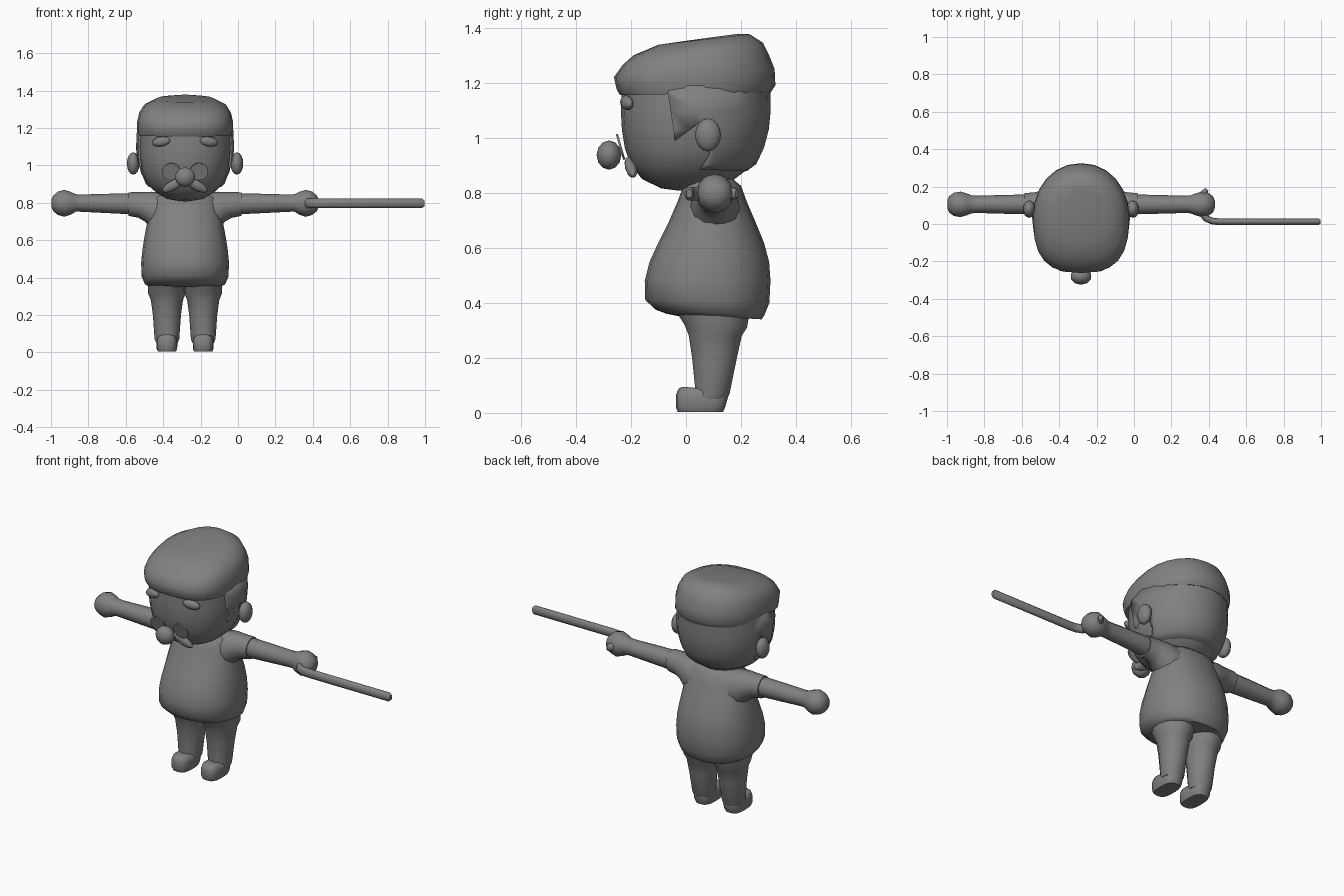
import bpy, bmesh, math
from mathutils import Vector

if "Cube" in bpy.data.objects:
    bpy.data.objects.remove(bpy.data.objects["Cube"])

CX = -0.283  # centre line of the figure
GREY = bpy.data.materials.new("grey")
GREY.diffuse_color = (0.22, 0.22, 0.22, 1)
GREY.use_nodes = True
GREY.node_tree.nodes["Principled BSDF"].inputs["Base Color"].default_value = GREY.diffuse_color


def finish(name, bm, angle=50):
    bmesh.ops.recalc_face_normals(bm, faces=bm.faces)
    me = bpy.data.meshes.new(name)
    bm.to_mesh(me)
    bm.free()
    ob = bpy.data.objects.new(name, me)
    bpy.context.collection.objects.link(ob)
    me.materials.append(GREY)
    bpy.ops.object.select_all(action='DESELECT')
    ob.select_set(True)
    bpy.context.view_layer.objects.active = ob
    bpy.ops.object.shade_smooth_by_angle(angle=math.radians(angle))
    return ob


def skin(name, loops, angle=50):
    """Bridge loops of points and cap both ends."""
    bm = bmesh.new()
    rows = [[bm.verts.new(p) for p in loop] for loop in loops]
    n = len(rows[0])
    for a, b in zip(rows, rows[1:]):
        for i in range(n):
            bm.faces.new((a[i], a[(i + 1) % n], b[(i + 1) % n], b[i]))
    bm.faces.new(rows[0])
    bm.faces.new(rows[-1])
    return finish(name, bm, angle)


def power(c, e):
    return math.copysign(abs(c) ** (2 / e), c)


def stack(name, rings, x=0, front=2.0, back=2.0, n=20, angle=50):
    """Rings: (z front, z back, half width, y front, y back)."""
    loops = []
    for zf, zb, w, y0, y1 in rings:
        loop = []
        for i in range(n):
            t = 2 * math.pi * i / n
            e = front if math.sin(t) < 0 else back
            s = power(math.sin(t), e)
            loop.append((CX + x + w * power(math.cos(t), e),
                         (y0 + y1) / 2 + s * (y1 - y0) / 2,
                         (zf + zb) / 2 + s * (zb - zf) / 2))
        loops.append(loop)
    return skin(name, loops, angle)


def limb(name, side, rings, y=0.105, n=12):
    """Rings across x: (distance from centre, z low, z high, half depth)."""
    return skin(name, [[(CX + side * d, y + r * math.cos(2 * math.pi * i / n),
                         (a + b) / 2 + (b - a) / 2 * math.sin(2 * math.pi * i / n))
                        for i in range(n)] for d, a, b, r in rings])


def ball(name, loc, size, tilt=(0, 0, 0), seg=12, rows=8):
    bm = bmesh.new()
    bmesh.ops.create_uvsphere(bm, u_segments=seg, v_segments=rows, radius=1)
    ob = finish(name, bm)
    ob.location = (CX + loc[0], loc[1], loc[2])
    ob.scale = size
    ob.rotation_euler = tilt
    return ob


# Torso with a round belly
stack("torso", [(.35, .345, .12, -.02, .24), (.36, .34, .19, -.07, .275),
                (.375, .355, .215, -.11, .285), (.41, .40, .232, -.148, .303),
                (.48, .48, .235, -.15, .307), (.55, .55, .228, -.132, .302),
                (.62, .62, .217, -.1, .283), (.70, .70, .202, -.06, .25),
                (.77, .77, .185, -.03, .22), (.825, .825, .17, -.01, .2),
                (.85, .85, .13, .02, .17)], front=2.2, back=2.2)

# Head, narrow at the chin
HEAD = [(.808, .812, .03, -.03, .1), (.816, .83, .10, -.09, .15),
        (.85, .86, .155, -.16, .19), (.90, .905, .205, -.2, .25),
        (.96, .965, .233, -.222, .278), (1.03, 1.03, .246, -.233, .295),
        (1.10, 1.10, .25, -.237, .302), (1.2, 1.2, .245, -.232, .30)]
stack("head", HEAD, front=2.3)

# Hair: a slightly larger shell trimmed to the hairline in side profile
hair = stack("hair", [(a, b, w + .012, y0 - .005, y1 + .006) for a, b, w, y0, y1 in HEAD], front=2.3)
line = [(-.07, 1.19), (-.04, .99), (.07, 1.07), (.085, .94), (.05, .885),
        (.16, .88), (.4, .88), (.4, 1.19)]
cutter = skin("hairline_cutter", [[(x, y, z) for y, z in line] for x in (CX - .5, CX + .5)])
mod = hair.modifiers.new("trim", 'BOOLEAN')
mod.operation = 'INTERSECT'
mod.solver = 'EXACT'
mod.object = cutter
bpy.context.view_layer.objects.active = hair
bpy.ops.object.modifier_apply(modifier="trim")
bpy.data.objects.remove(cutter)

# Flat cap, rising toward the back
stack("cap", [(1.165, 1.165, .22, -.22, .28), (1.155, 1.165, .25, -.24, .308),
              (1.175, 1.19, .256, -.252, .325), (1.22, 1.25, .256, -.262, .322),
              (1.265, 1.30, .245, -.23, .302), (1.30, 1.345, .22, -.19, .28),
              (1.338, 1.376, .15, -.1, .232), (1.355, 1.378, .06, .02, .19)],
      front=2.7, back=2.1, n=24)

for s, side in ((-1, "left"), (1, "right")):
    # Sleeves and arms ending in round fists
    limb(side + "_sleeve", s, [(.02, .62, .84, .09), (.12, .62, .855, .095), (.18, .66, .859, .085),
                               (.215, .70, .858, .072), (.25, .72, .857, .064), (.302, .73, .856, .06)])
    limb(side + "_arm", s, [(.28, .738, .85, .053), (.42, .745, .848, .05), (.56, .752, .844, .046),
                            (.585, .752, .846, .048), (.61, .737, .858, .058), (.645, .725, .869, .068),
                            (.68, .735, .86, .062), (.705, .755, .838, .044), (.715, .78, .815, .02)])
    # Legs and shoes
    stack(side + "_leg", [(.05, .05, .058, .03, .15), (.075, .07, .066, .033, .16), (.2, .2, .075, .02, .187),
                          (.28, .28, .086, .008, .205), (.32, .31, .1, -.008, .225),
                          (.4, .4, .1, -.06, .24)], x=s * .097, n=14)
    stack(side + "_shoe", [(.004, .004, .048, -.03, .135), (.02, .02, .055, -.037, .142),
                           (.065, .055, .056, -.037, .152), (.088, .075, .05, -.027, .15),
                           (.095, .082, .038, -.012, .135)], x=s * .097, front=3, back=3, n=16)
    # Face details
    ball(side + "_ear", (s * .277, .08, 1.01), (.034, .047, .06))
    ball(side + "_eyebrow", (s * .128, -.215, 1.127), (.051, .022, .026), (0, s * .15, s * .25))
    ball(side + "_moustache", (s * .062, -.2, .893), (.066, .022, .027), (.3, s * .5, s * .15))
    bm = bmesh.new()
    bmesh.ops.create_cone(bm, cap_ends=True, segments=20, radius1=.048, radius2=.048, depth=.008)
    lens = finish(side + "_lens", bm)
    lens.location = (CX + s * .075, -.238, .967)
    lens.rotation_euler = (math.radians(106), 0, 0)

ball("nose", (0, -.28, .937), (.057, .045, .053), seg=10, rows=6)

# Walking stick: hook wrapped around one fist, then a straight shaft
path = [Vector(p) for p in ((.39, .186), (.372, .165), (.362, .13), (.36, .09), (.366, .055),
                            (.385, .03), (.42, .015), (.46, .012), (.985, .012), (.997, .012))]
loops = []
for i, p in enumerate(path):
    d = (path[min(i + 1, len(path) - 1)] - path[max(i - 1, 0)]).normalized()
    k = .6 if i in (0, len(path) - 1) else 1
    loops.append([(p.x - d.y * .018 * k * math.cos(a), p.y + d.x * .018 * k * math.cos(a),
                   .797 + .026 * k * math.sin(a)) for a in (math.pi * j / 5 for j in range(10))])
skin("walking_stick", loops)
